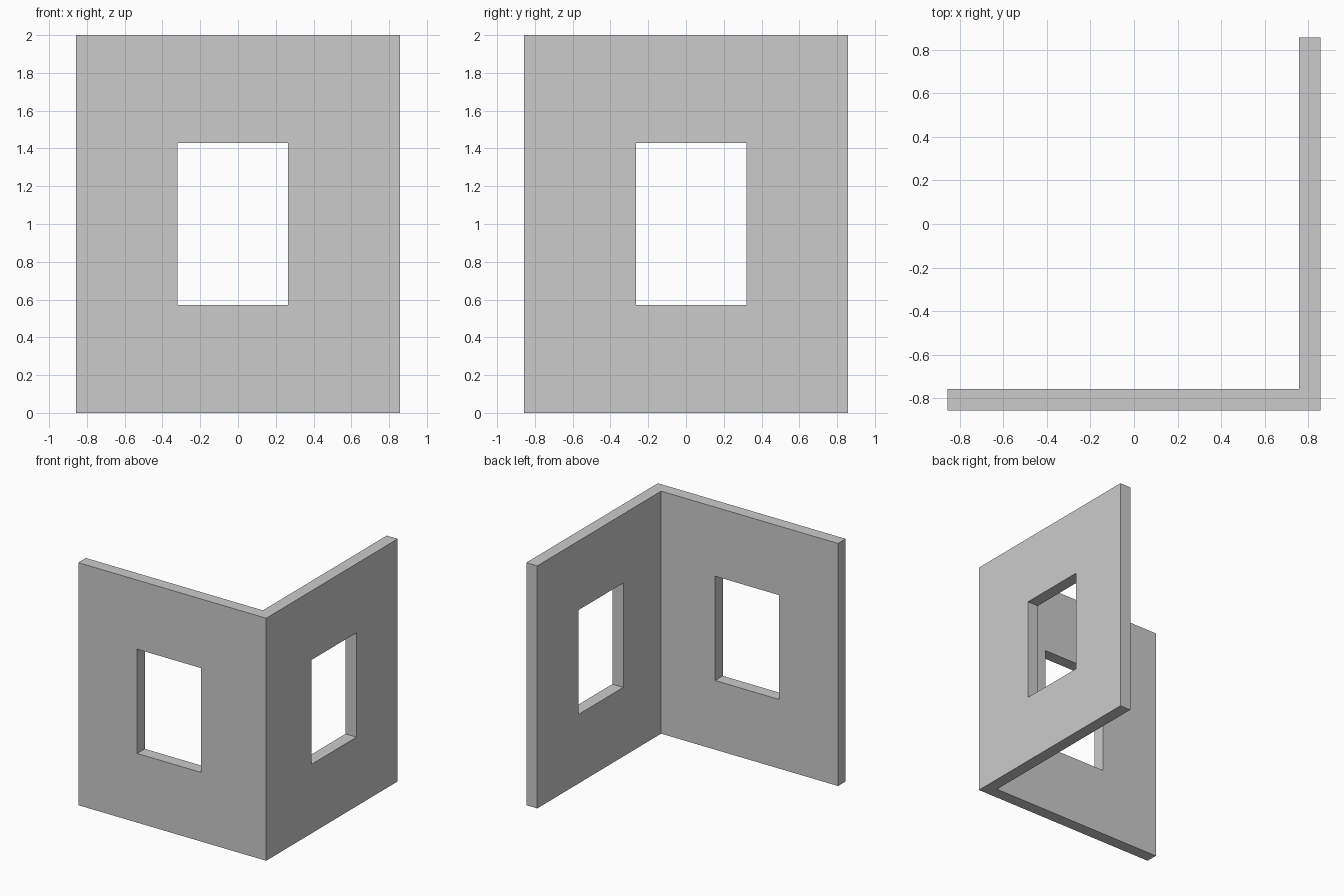
import bpy
import bmesh

cube = bpy.data.objects.get("Cube")
if cube:
    bpy.data.objects.remove(cube, do_unlink=True)

HEIGHT = 2.0
OUT = 0.857      # outer half width
INN = 0.757      # inner face of both walls

grey = bpy.data.materials.new("plain_grey")
grey.use_nodes = True
grey.diffuse_color = (0.6, 0.6, 0.6, 1)
grey.node_tree.nodes["Principled BSDF"].inputs["Base Color"].default_value = (0.6, 0.6, 0.6, 1)


def extrude_profile(name, points, z0, z1):
    """Raise a flat outline in x and y into a solid."""
    bm = bmesh.new()
    base = bm.faces.new([bm.verts.new((x, y, z0)) for x, y in points])
    top = bmesh.ops.extrude_face_region(bm, geom=[base])["geom"]
    verts = [g for g in top if isinstance(g, bmesh.types.BMVert)]
    bmesh.ops.translate(bm, verts=verts, vec=(0, 0, z1 - z0))
    bmesh.ops.recalc_face_normals(bm, faces=bm.faces)
    mesh = bpy.data.meshes.new(name)
    bm.to_mesh(mesh)
    bm.free()
    mesh.materials.append(grey)
    obj = bpy.data.objects.new(name, mesh)
    bpy.context.collection.objects.link(obj)
    return obj


def rectangle(x0, x1, y0, y1):
    return [(x0, y0), (x1, y0), (x1, y1), (x0, y1)]


# L-shaped corner of two walls
walls = extrude_profile("corner_walls", [
    (-OUT, -OUT), (OUT, -OUT), (OUT, OUT),
    (INN, OUT), (INN, -INN), (-OUT, -INN)], 0, HEIGHT)

# Window openings, one through each wall
openings = {
    "front_window_cutter": rectangle(-0.32, 0.264, -1, -0.6),
    "side_window_cutter": rectangle(0.6, 1, -0.264, 0.32),
}
bpy.context.view_layer.objects.active = walls
for name, outline in openings.items():
    cutter = extrude_profile(name, outline, 0.57, 1.43)
    cutter.hide_render = True
    cut = walls.modifiers.new(name, "BOOLEAN")
    cut.operation = "DIFFERENCE"
    cut.solver = "EXACT"
    cut.object = cutter
    bpy.ops.object.modifier_apply(modifier=cut.name)
    bpy.data.objects.remove(cutter, do_unlink=True)
